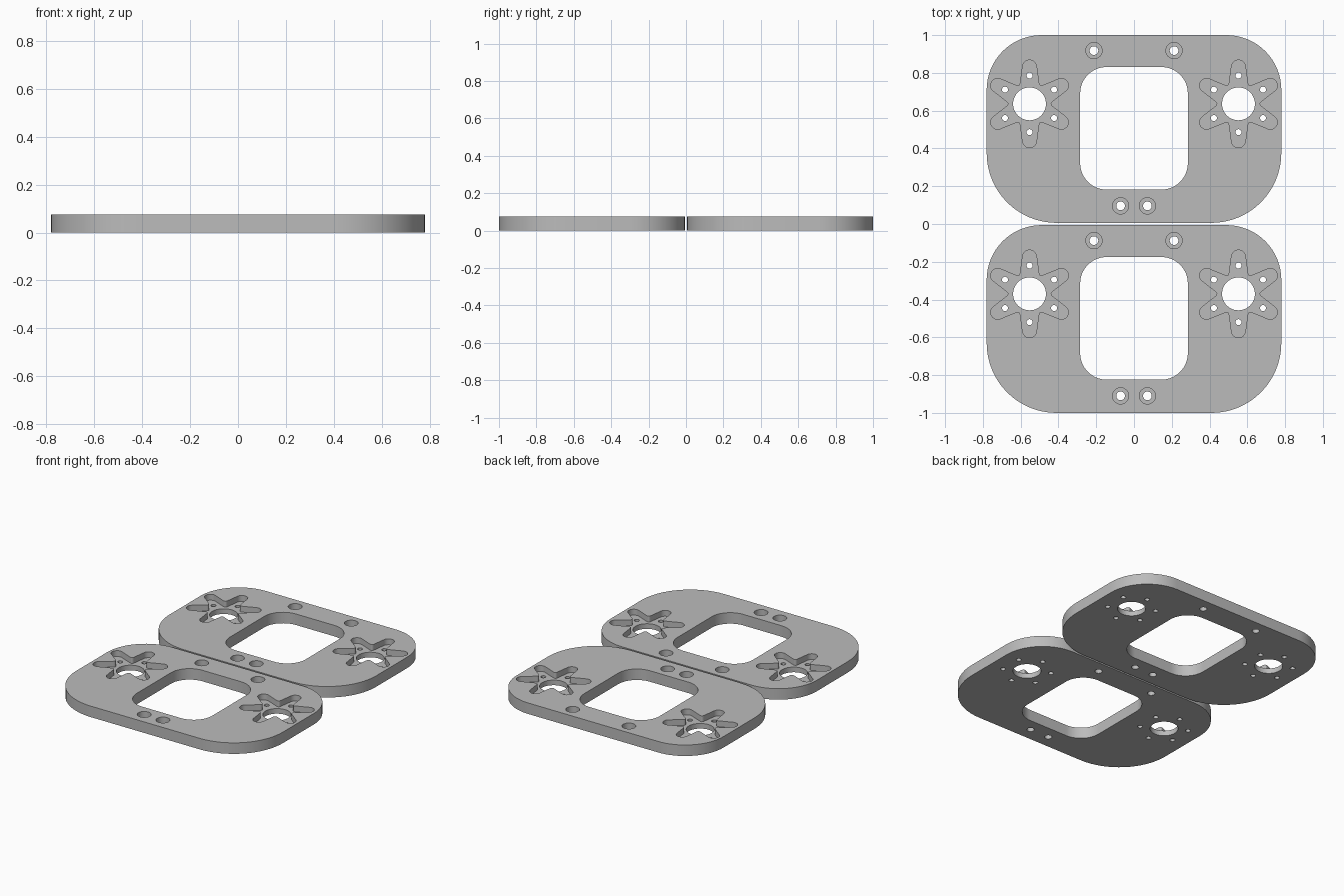
import bpy, bmesh, math
from mathutils import Vector

if "Cube" in bpy.data.objects:
    bpy.data.objects.remove(bpy.data.objects["Cube"])

T = 0.075            # plate thickness
W, Y0, Y1 = 0.78, 0.006, 1.0   # half width and depth range of the rear plate
STAR_FLOOR, SCREW_FLOOR = 0.035, 0.035

grey = bpy.data.materials.new("plain_grey")
grey.diffuse_color = (0.5, 0.5, 0.5, 1)
grey.use_nodes = True
grey.node_tree.nodes["Principled BSDF"].inputs["Base Color"].default_value = grey.diffuse_color


def circle(cx, cy, r, n=32):
    return [(cx + r * math.cos(2 * math.pi * i / n),
             cy + r * math.sin(2 * math.pi * i / n)) for i in range(n)]


def rounded_rect(x, y0, y1, r_low, r_high, n=16):
    pts = []
    for sx, sy, r, a0 in ((1, 1, r_high, 0), (-1, 1, r_high, 90),
                          (-1, -1, r_low, 180), (1, -1, r_low, 270)):
        cx, cy = sx * (x - r), (y1 - r if sy > 0 else y0 + r)
        for i in range(n + 1):
            a = math.radians(a0 + 90 * i / n)
            pts.append((cx + r * math.cos(a), cy + r * math.sin(a)))
    return pts


def star(cx, cy, reach=0.232, tip=0.037, notch=0.112, soft=0.022):
    """Six tapered arms with round tips and softened notches."""
    pts = []
    for k in range(6):
        a = math.radians(30 + 60 * k)
        u, v = Vector((math.cos(a), math.sin(a))), Vector((-math.sin(a), math.cos(a)))
        c = Vector((cx, cy)) + u * (reach - tip)
        for i in range(13):
            t = math.radians(-80 + 160 * i / 12)
            pts.append(c + tip * (u * math.cos(t) + v * math.sin(t)))
        # notch towards the next arm: blend of the two arm edges
        m = a + math.radians(30)
        d = Vector((math.cos(m), math.sin(m)))
        p = Vector((cx, cy)) + d * (notch - soft * 0.4)
        e0 = pts[-1]
        nxt = a + math.radians(60)
        un, vn = Vector((math.cos(nxt), math.sin(nxt))), Vector((-math.sin(nxt), math.cos(nxt)))
        t = math.radians(-80)
        e1 = Vector((cx, cy)) + un * (reach - tip) + tip * (un * math.cos(t) + vn * math.sin(t))
        q0, q1 = p + (e0 - p).normalized() * soft, p + (e1 - p).normalized() * soft
        for i in range(7):
            s = i / 6
            pts.append(q0 * (1 - s) ** 2 + p * 2 * s * (1 - s) + q1 * s * s)
    return pts


def prisms(name, outlines, z0, z1):
    bm = bmesh.new()
    for pts in outlines:
        low = [bm.verts.new((p[0], p[1], z0)) for p in pts]
        high = [bm.verts.new((p[0], p[1], z1)) for p in pts]
        bm.faces.new(low[::-1])
        bm.faces.new(high)
        for i in range(len(pts)):
            j = (i + 1) % len(pts)
            bm.faces.new((low[i], low[j], high[j], high[i]))
    me = bpy.data.meshes.new(name)
    bm.to_mesh(me)
    bm.free()
    me.materials.append(grey)
    ob = bpy.data.objects.new(name, me)
    bpy.context.collection.objects.link(ob)
    return ob


screws = [(s * x, y) for s in (-1, 1) for x, y in ((0.212, 0.918), (0.071, 0.096))]
hubs = [(s * 0.553, 0.636) for s in (-1, 1)]

# Outer plate
plate = prisms("rear_plate", [rounded_rect(W, Y0, Y1, 0.37, 0.29)], 0, T)

# Through openings: window, hub bores, screw holes, small arm holes
through = [rounded_rect(0.285, 0.182, 0.831, 0.14, 0.14)]
through += [circle(x, y, 0.087, 48) for x, y in hubs]
through += [circle(x, y, 0.023) for x, y in screws]
through += [circle(x + 0.15 * math.cos(math.radians(30 + 60 * k)),
                   y + 0.15 * math.sin(math.radians(30 + 60 * k)), 0.016, 20)
            for x, y in hubs for k in range(6)]

# Recesses: star pockets and screw counterbores
cutters = [prisms("star_cutter", [star(x, y) for x, y in hubs], STAR_FLOOR, T + 0.1),
           prisms("screw_cutter", [circle(x, y, 0.043) for x, y in screws], SCREW_FLOOR, T + 0.1),
           prisms("through_cutter", through, -0.1, T + 0.2)]
for c in cutters:
    c.hide_render = True
    mod = plate.modifiers.new(c.name, 'BOOLEAN')
    mod.operation, mod.solver, mod.object = 'DIFFERENCE', 'EXACT', c

# Bake the cuts and discard the cutters
dg = bpy.context.evaluated_depsgraph_get()
mesh = bpy.data.meshes.new_from_object(plate.evaluated_get(dg))
plate.modifiers.clear()
plate.data = mesh
for c in cutters:
    bpy.data.objects.remove(c)

bpy.ops.object.select_all(action='DESELECT')
plate.select_set(True)
bpy.context.view_layer.objects.active = plate
bpy.ops.object.shade_smooth_by_angle(angle=math.radians(30))

# Identical second plate in front
front = plate.copy()
front.data = plate.data.copy()
front.name = "front_plate"
front.location.y = -(Y0 + Y1)
bpy.context.collection.objects.link(front)
